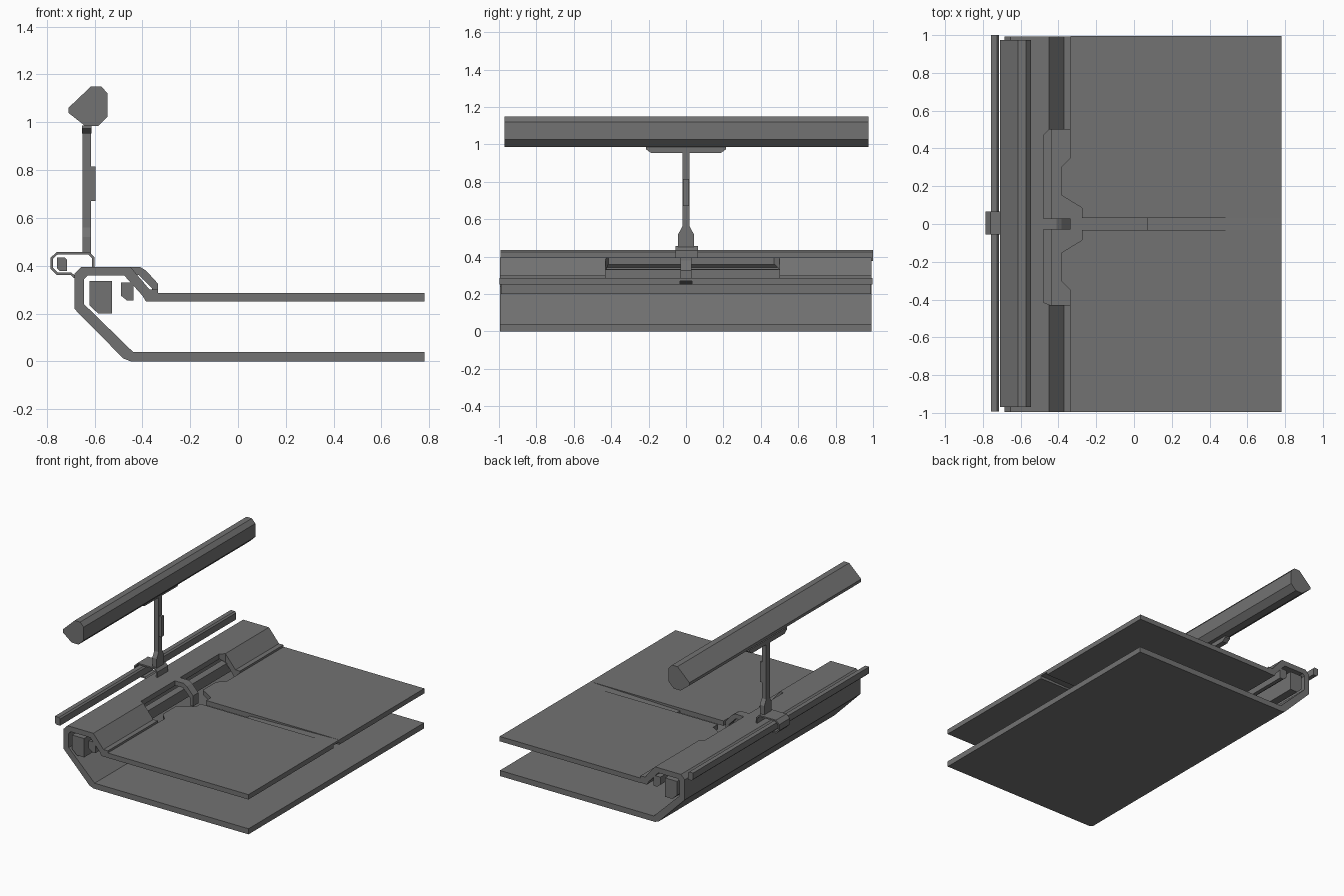
import bpy, bmesh
from mathutils import Vector

# Dark grey finish shared by every part
dark = bpy.data.materials.new("dark_grey")
dark.diffuse_color = (0.17, 0.17, 0.17, 1)


def prism(name, pts, lo, hi, axis='Y'):
    """Extrude a closed outline along one axis: XZ along Y, XY along Z, YZ along X."""
    place = {'Y': lambda a, b, t: (a, t, b),
             'Z': lambda a, b, t: (a, b, t),
             'X': lambda a, b, t: (t, a, b)}[axis]
    bm = bmesh.new()
    face = bm.faces.new([bm.verts.new(place(a, b, lo)) for a, b in pts])
    ext = bmesh.ops.extrude_face_region(bm, geom=[face])
    move = Vector(place(0, 0, hi - lo))
    bmesh.ops.translate(bm, vec=move,
                        verts=[v for v in ext['geom'] if isinstance(v, bmesh.types.BMVert)])
    bmesh.ops.recalc_face_normals(bm, faces=bm.faces)
    me = bpy.data.meshes.new(name)
    bm.to_mesh(me)
    bm.free()
    me.materials.append(dark)
    ob = bpy.data.objects.new(name, me)
    bpy.context.collection.objects.link(ob)
    return ob


def ribbon(path, t):
    """Outline of a constant-thickness strip following an open path."""
    pts = [Vector(p) for p in path]
    left, right = [], []
    for i, p in enumerate(pts):
        dirs = []
        if i > 0:
            dirs.append((p - pts[i - 1]).normalized())
        if i < len(pts) - 1:
            dirs.append((pts[i + 1] - p).normalized())
        normals = [Vector((-d.y, d.x)) for d in dirs]
        n = sum(normals, Vector((0, 0))).normalized()
        n *= t / 2 / n.dot(normals[0])
        left.append(p + n)
        right.append(p - n)
    return left + right[::-1]


def rect(x0, x1, z0, z1):
    return [(x0, z0), (x1, z0), (x1, z1), (x0, z1)]


# Folded shell: floor plate, sloping back, top cover and front lip
shell = prism("folded_shell", [
    (0.78, 0), (-0.45, 0), (-0.48, 0.012), (-0.685, 0.22), (-0.685, 0.365), (-0.655, 0.395),
    (-0.45, 0.395), (-0.37, 0.30), (-0.335, 0.30), (-0.335, 0.25), (-0.385, 0.25),
    (-0.40, 0.275), (-0.475, 0.358), (-0.63, 0.358), (-0.645, 0.343), (-0.645, 0.24),
    (-0.44, 0.04), (0.78, 0.04)], -0.995, 0.993)

# Long notch through the cover's front slope
cutter = prism("notch_cutter", [
    (-0.30, -0.43), (-0.44, -0.43), (-0.48, -0.415), (-0.48, 0.47), (-0.45, 0.50),
    (-0.30, 0.50)], 0.2, 0.5, 'Z')
cutter.hide_render = True
cutter.hide_viewport = True
cut = shell.modifiers.new("notch", 'BOOLEAN')
cut.object = cutter
cut.operation = 'DIFFERENCE'
cut.solver = 'EXACT'

# Upper plate in two halves, with tabs and a central slot
for side, s in (("front", -1), ("back", 1)):
    prism("upper_plate_" + side, [(x, s * y) for x, y in [
        (0.78, 0.032), (-0.275, 0.032), (-0.275, 0.085), (-0.385, 0.152),
        (-0.385, 0.302), (-0.335, 0.353), (-0.335, 0.996), (0.78, 0.996)]],
        0.25, 0.285, 'Z')

# Thin tongue rising along the slot until flush with the plate
prism("slot_tongue", [(0.07, 0.25), (0.78, 0.27), (0.78, 0.285), (0.07, 0.266)],
      -0.032, 0.032)

# Inner bars under the cover
prism("large_inner_bar", [
    (-0.622, 0.335), (-0.527, 0.335), (-0.527, 0.20), (-0.585, 0.20), (-0.622, 0.235)],
    -0.99, 0.99)
prism("small_inner_bar", [
    (-0.49, 0.33), (-0.437, 0.33), (-0.437, 0.255), (-0.465, 0.255), (-0.49, 0.275)],
    -0.99, 0.99)

# Arched clip bridging the notch
prism("center_clip", [
    (-0.485, 0.395), (-0.41, 0.395), (-0.385, 0.38), (-0.335, 0.325), (-0.335, 0.25),
    (-0.36, 0.25), (-0.36, 0.305), (-0.415, 0.362), (-0.485, 0.362)], -0.03, 0.03)

# Rear rail
prism("rear_rail", [
    (-0.757, 0.39), (-0.745, 0.378), (-0.715, 0.378), (-0.715, 0.425), (-0.725, 0.435),
    (-0.757, 0.435)], -0.993, 1.0)

# Bent clamp strip around the rail
prism("rail_clamp", ribbon([
    (-0.68, 0.285), (-0.68, 0.35), (-0.70, 0.367), (-0.757, 0.367), (-0.78, 0.39),
    (-0.78, 0.43), (-0.757, 0.452), (-0.625, 0.452), (-0.605, 0.432), (-0.605, 0.395)],
    0.01), -0.055, 0.065)

# Post with a flared foot, a side box and a head bracket
prism("post", [
    (-0.042, 0.452), (0.042, 0.452), (0.042, 0.52), (0.02, 0.56), (0.02, 0.96), (-0.02, 0.96),
    (-0.02, 0.56), (-0.042, 0.52)], -0.65, -0.615, 'X')
prism("post_box", rect(-0.616, -0.597, 0.67, 0.815), -0.015, 0.015)
prism("head_bracket", [
    (-0.215, 0.987), (-0.215, 0.975), (-0.185, 0.953), (0.185, 0.953), (0.215, 0.975),
    (0.215, 0.987)], -0.652, -0.612, 'X')

# Long faceted head bar
prism("head_bar", [
    (-0.71, 1.04), (-0.71, 1.06), (-0.615, 1.15), (-0.572, 1.15), (-0.545, 1.12),
    (-0.545, 1.025), (-0.585, 0.985), (-0.64, 0.985)], -0.97, 0.975)
